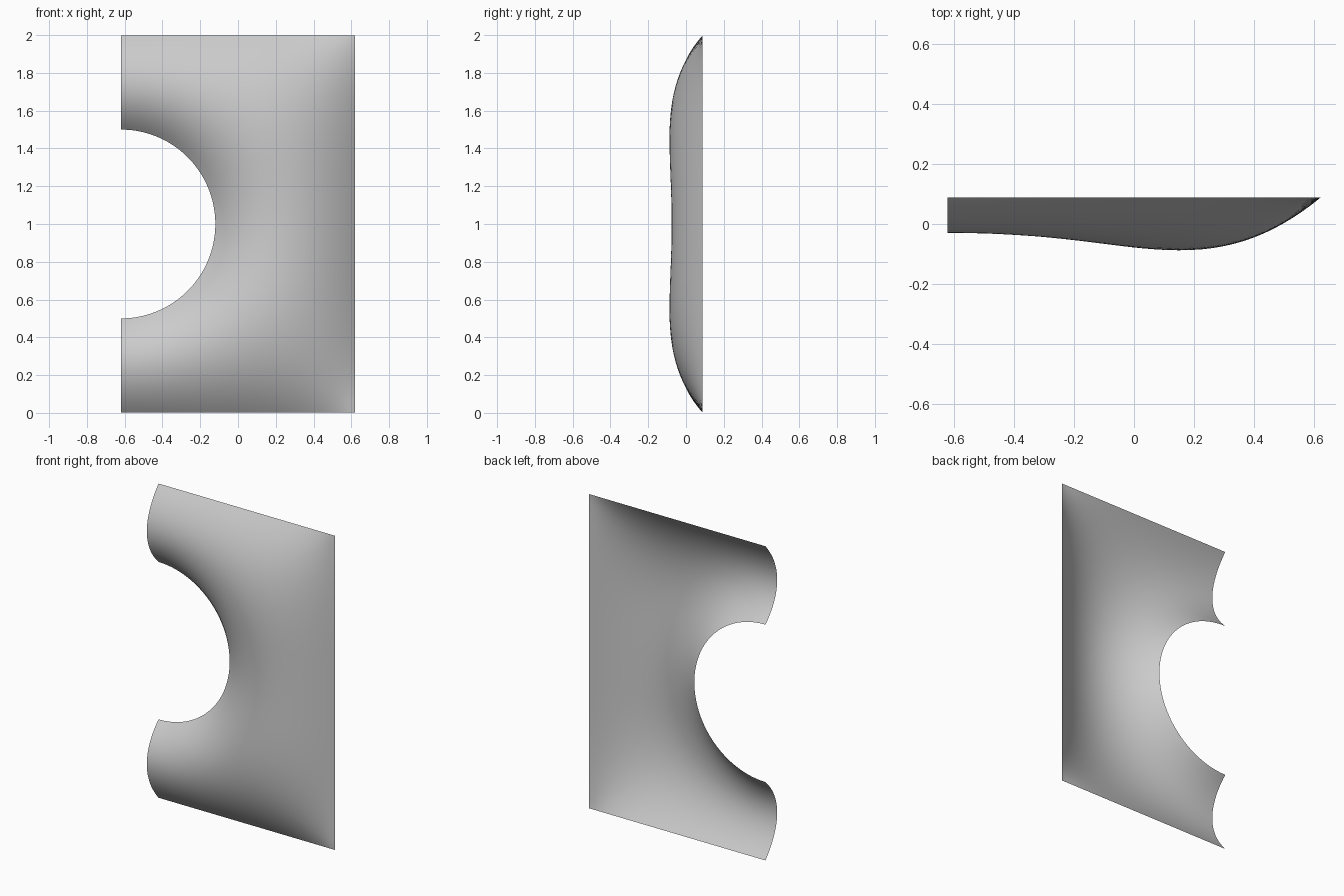
import bpy, bmesh, math
from mathutils import Vector

if "Cube" in bpy.data.objects:
    bpy.data.objects.remove(bpy.data.objects["Cube"])

# Sheet outline: rectangle with a semicircular cut-out, upper half (mirrored later)
HALF_W, HALF_H, HOLE_R = 0.62, 0.998, 0.5
EDGE_Y = 0.0875                 # every pinned edge lies in this plane
MAX_DEPTH, END_DEPTH = 0.175, 0.1175   # bulge in the body / at the cut end
N_SIDE, N_TOP, N_R = 22, 30, 24

outer = [Vector((HALF_W, HALF_H * k / N_SIDE)) for k in range(N_SIDE)]
outer += [Vector((HALF_W - 2 * HALF_W * k / N_TOP, HALF_H)) for k in range(N_TOP + 1)]
centre = Vector((-HALF_W, 0))

# Grid running from the hole rim out to the rectangle
pts = []
for o in outer:
    rim = centre + (o - centre).normalized() * HOLE_R
    pts += [rim.lerp(o, i / N_R) for i in range(N_R + 1)]
row = N_R + 1
quads = [(j * row + i, j * row + i + 1, (j + 1) * row + i + 1, (j + 1) * row + i)
         for j in range(len(outer) - 1) for i in range(N_R)]

# Membrane stiffness (cotangent weights) and area per point
weights = [{} for _ in pts]
area = [0.0] * len(pts)
for a, b, c, d in quads:
    for tri in ((a, b, c), (a, c, d)):
        for k in range(3):
            p, q, r = tri[k], tri[k - 2], tri[k - 1]
            e, f = pts[q] - pts[p], pts[r] - pts[p]
            cross = abs(e.x * f.y - e.y * f.x)
            w = 0.5 * e.dot(f) / cross
            weights[q][r] = weights[q].get(r, 0) + w
            weights[r][q] = weights[r].get(q, 0) + w
            area[p] += cross / 6


def inflate(pressure):
    """Height of a membrane pinned at rim and outer edge, free at the cut ends."""
    u = [0.0] * len(pts)
    rows = [(k, list(weights[k].items()), sum(weights[k].values()),
             area[k] * pressure(pts[k]))
            for k in range(len(pts)) if 0 < k % row < N_R]
    for _ in range(350):
        for k, nb, total, load in rows:
            s = load
            for n, w in nb:
                s += w * u[n]
            u[k] += 1.8 * (s / total - u[k])
    return u


# Mix an even pressure with extra pressure near the cut ends to match both depths
even = inflate(lambda p: 1.0)
ends = inflate(lambda p: math.exp(-((p.x + HALF_W) / 0.4) ** 2))
m = max(range(len(pts)), key=lambda k: even[k])
s = max(range(len(pts) - row, len(pts)), key=lambda k: even[k])
det = even[m] * ends[s] - ends[m] * even[s]
A = (MAX_DEPTH * ends[s] - ends[m] * END_DEPTH) / det
B = (even[m] * END_DEPTH - even[s] * MAX_DEPTH) / det
depth = [A * e + B * f for e, f in zip(even, ends)]
scale = MAX_DEPTH / max(depth)

# Build the upper half of the sheet
bm = bmesh.new()
verts = [bm.verts.new((p.x, EDGE_Y - h * scale, p.y)) for p, h in zip(pts, depth)]
for q in quads:
    bm.faces.new([verts[k] for k in q]).smooth = True
mesh = bpy.data.meshes.new("inflated_sheet")
bm.to_mesh(mesh)
bm.free()
sheet = bpy.data.objects.new("inflated_sheet", mesh)
sheet.location.z = 1.0
bpy.context.collection.objects.link(sheet)

# Lower half
mirror = sheet.modifiers.new("lower_half", "MIRROR")
mirror.use_axis = (False, False, True)
mirror.use_clip = True
mirror.merge_threshold = 0.0005

# Plain grey
grey = bpy.data.materials.new("light grey")
grey.diffuse_color = (0.6, 0.6, 0.6, 1)
grey.use_nodes = True
grey.node_tree.nodes["Principled BSDF"].inputs["Base Color"].default_value = grey.diffuse_color
mesh.materials.append(grey)
